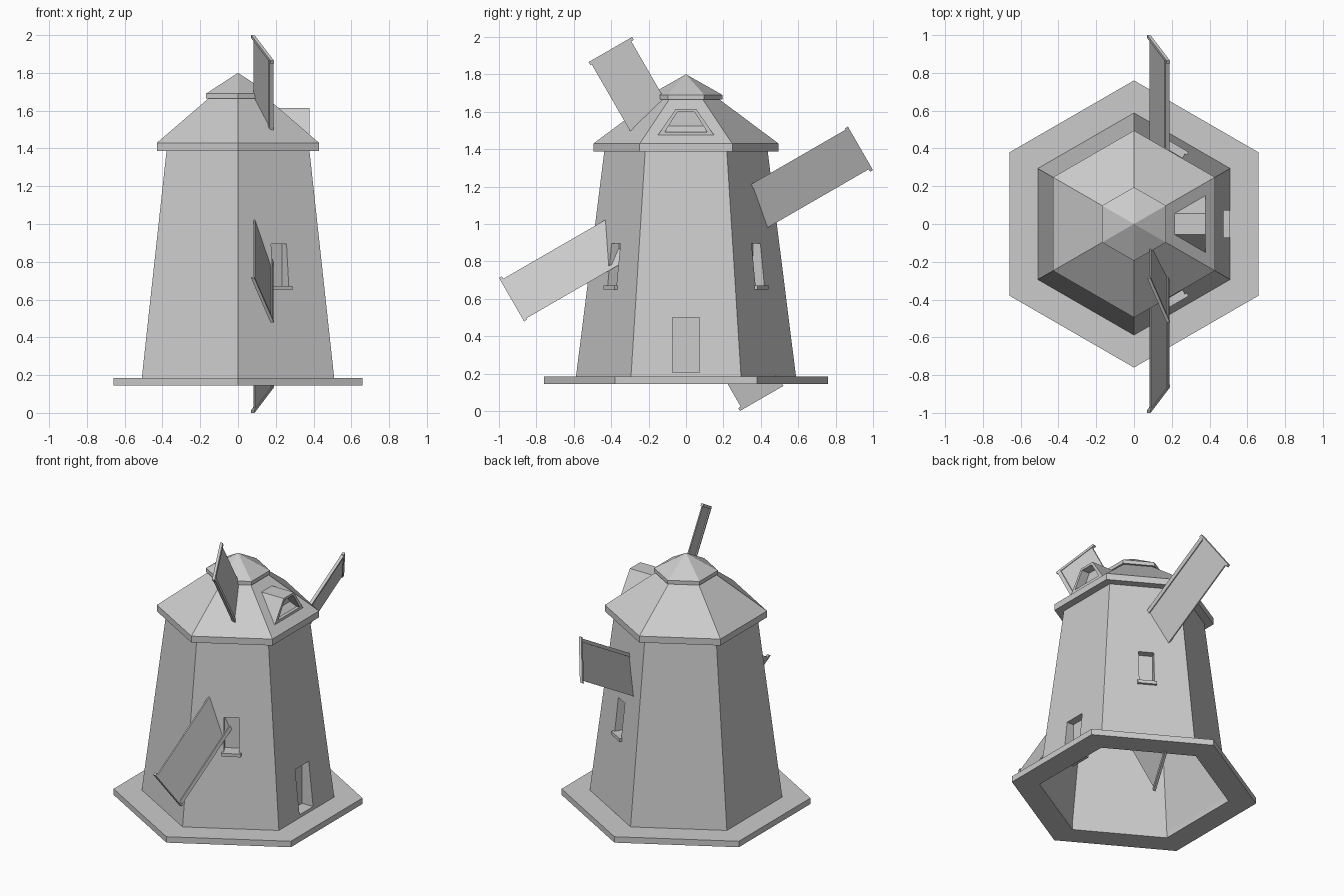
import bpy
from math import cos, sin, pi, radians, sqrt
from mathutils import Vector

if "Cube" in bpy.data.objects:
    bpy.data.objects.remove(bpy.data.objects["Cube"])

C30 = sqrt(3) / 2          # hexagon apothem / radius


def make(name, verts, faces):
    mesh = bpy.data.meshes.new(name)
    mesh.from_pydata([tuple(v) for v in verts], [], faces)
    obj = bpy.data.objects.new(name, mesh)
    bpy.context.collection.objects.link(obj)
    return obj


def hex_lathe(name, profile, closed=False):
    """Six-sided lathe of (radius, z) points; corners point along +-y."""
    verts = [(r * cos(pi / 2 + k * pi / 3), r * sin(pi / 2 + k * pi / 3), z)
             for r, z in profile for k in range(6)]
    n = len(profile)
    faces = []
    for i in range(n if closed else n - 1):
        a, b = i * 6, ((i + 1) % n) * 6
        for k in range(6):
            k2 = (k + 1) % 6
            faces.append((a + k, a + k2, b + k2, b + k))
    return make(name, verts, faces)


def box(name, corner_fn, us, vs, ws):
    """Box whose local (u, v, w) corners are mapped by corner_fn."""
    verts = [corner_fn(u, v, w) for u in us for v in vs for w in ws]
    faces = [(0, 1, 3, 2), (4, 6, 7, 5), (0, 4, 5, 1),
             (2, 3, 7, 6), (0, 2, 6, 4), (1, 5, 7, 3)]
    return make(name, verts, faces)


# Base plate: hexagonal ring open in the middle
hex_lathe("base_plate", [(0.588, 0.145), (0.76, 0.145), (0.76, 0.185), (0.588, 0.185)], closed=True)

# Tower walls: tapering hexagon, three walls carry a recessed opening
Z0, Z1, R0, R1 = 0.185, 1.387, 0.588, 0.437


def radius(z):
    return R0 + (R1 - R0) * (z - Z0) / (Z1 - Z0)


def wall_frame(angle):
    n = Vector((cos(angle), sin(angle), 0))
    t = Vector((-sin(angle), cos(angle), 0))
    return lambda u, z, dist: n * dist + t * u + Vector((0, 0, z))


# wall angle in degrees -> half width, bottom z, top z, distance of the recess back
openings = {0: (0.072, 0.205, 0.5, 0.425),
            60: (0.047, 0.67, 0.895, 0.385),
            -60: (0.047, 0.67, 0.895, 0.385)}
verts, faces = [], []
for deg in range(-120, 181, 60):
    at = wall_frame(radians(deg))
    s = len(verts)
    verts += [at(sg * radius(z) / 2, z, radius(z) * C30)
              for sg, z in ((-1, Z0), (1, Z0), (1, Z1), (-1, Z1))]
    if deg not in openings:
        faces.append((s, s + 1, s + 2, s + 3))
        continue
    hw, zb, zt, back = openings[deg]
    rect = ((-hw, zb), (hw, zb), (hw, zt), (-hw, zt))
    verts += [at(u, z, radius(z) * C30) for u, z in rect]
    verts += [at(u, z, back) for u, z in rect]
    for ring in (0, 4):
        for i in range(4):
            j = (i + 1) % 4
            faces.append((s + ring + i, s + ring + j, s + ring + 4 + j, s + ring + 4 + i))
    faces.append((s + 8, s + 9, s + 10, s + 11))
make("tower_walls", verts, faces)

# Window sills
for deg, side in ((60, "back"), (-60, "front")):
    box(side + "_window_sill", wall_frame(radians(deg)), (-0.06, 0.06), (0.65, 0.672), (0.40, 0.475))

# Roof with eave, and the small cap on top
hex_lathe("roof", [(0.437, 1.387), (0.495, 1.387), (0.495, 1.43), (0.18, 1.665)])
hex_lathe("roof_cap", [(0.18, 1.665), (0.195, 1.665), (0.195, 1.69), (0.0005, 1.80)])


# Dormer on the right roof slope: trapezoid frame with a recessed pane
def roof_x(z):
    return C30 * (0.495 - 0.315 * (z - 1.43) / 0.235)


outer = ((-0.15, 1.475), (0.15, 1.475), (0.055, 1.615), (-0.055, 1.615))
inner = ((-0.113, 1.492), (0.113, 1.492), (0.045, 1.6), (-0.045, 1.6))
verts = [(min(roof_x(z), 0.374), y, z) for y, z in outer]
verts += [(0.378, y, z) for y, z in outer]
verts += [(0.378, y, z) for y, z in inner]
verts += [(0.32, y, z) for y, z in inner]
faces = [(r + i, r + (i + 1) % 4, r + 4 + (i + 1) % 4, r + 4 + i)
         for r in (0, 4, 8) for i in range(4)]
make("dormer", verts, faces + [(12, 13, 14, 15)])

# Four sails turning about the x axis at z = 1, each pitched along its width
for k in range(4):
    a = radians(30 + 90 * k)
    d = Vector((0, -sin(a), cos(a)))       # outward along the sail
    w = Vector((0, -cos(a), -sin(a)))      # across the sail

    def at(u, v, t, d=d, w=w):
        # u along, v across, t through the thickness
        return Vector((0.175 + 0.38 * v + t, 0, 1)) + d * u + w * v

    box(f"sail_panel_{k + 1}", at, (0.2, 1.0), (-0.235, 0.0), (-0.004, 0.004))
    box(f"sail_spar_{k + 1}", at, (0.0, 1.0), (-0.012, 0.01), (-0.012, 0.01))
    box(f"sail_tip_bar_{k + 1}", at, (0.992, 1.01), (-0.25, 0.018), (-0.01, 0.008))
